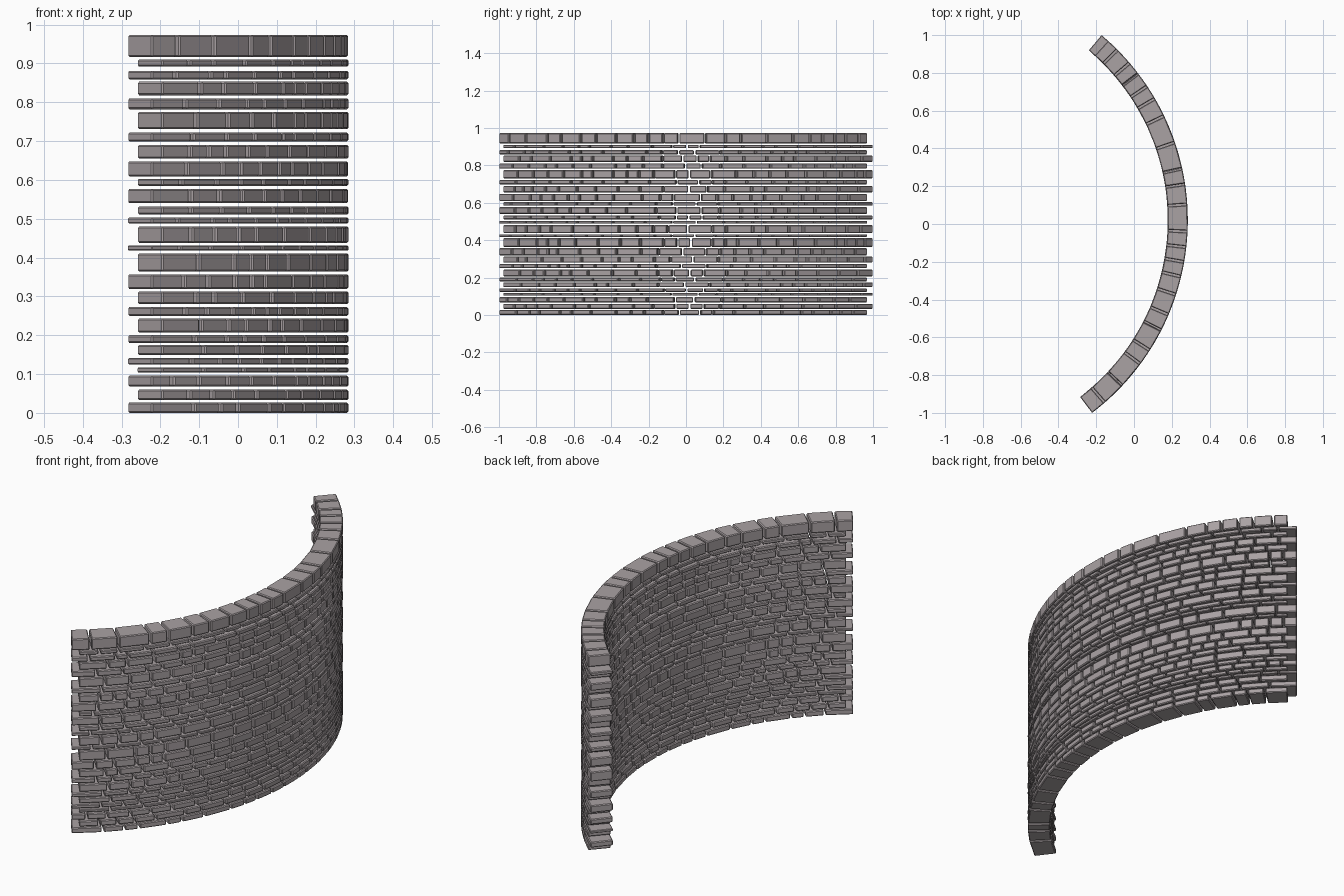
import bpy, bmesh, math, random

if "Cube" in bpy.data.objects:
    bpy.data.objects.remove(bpy.data.objects["Cube"])

random.seed(7)

# Wall curve: centre and radii seen from above
CX, CY = -0.995, 0.02
R_IN, R_OUT = 1.175, 1.28
GAP = 0.010                      # open joint between neighbouring bricks
SPANS = [(-52.83, 47.9), (-51.28, 49.96)]   # staggered ends of alternate courses

# Bottom and top height of each course
COURSES = [
    (0.000, 0.027), (0.033, 0.060), (0.068, 0.096), (0.104, 0.117),
    (0.124, 0.142), (0.149, 0.175), (0.180, 0.200), (0.207, 0.243),
    (0.250, 0.273), (0.280, 0.313), (0.319, 0.357), (0.364, 0.411),
    (0.418, 0.431), (0.438, 0.480), (0.488, 0.503), (0.511, 0.532),
    (0.540, 0.577), (0.585, 0.603), (0.609, 0.648), (0.655, 0.690),
    (0.699, 0.722), (0.731, 0.775), (0.782, 0.810), (0.818, 0.853),
    (0.859, 0.881), (0.892, 0.910), (0.917, 0.973),
]


def joints(a0, a1, count):
    """Random brick joints between two angles."""
    widths = [random.uniform(0.6, 1.4) for _ in range(count)]
    scale = (a1 - a0) / sum(widths)
    out = [a0]
    for w in widths:
        out.append(out[-1] + w * scale)
    return out


def add_brick(bm, a0, a1, z0, z1):
    """Eight-cornered block following the wall curve."""
    ring = []
    for z in (z0, z1):
        for r, a in ((R_IN, a0), (R_OUT, a0), (R_OUT, a1), (R_IN, a1)):
            ring.append(bm.verts.new((CX + r * math.cos(a), CY + r * math.sin(a), z)))
    b, t = ring[:4], ring[4:]
    bm.faces.new(b[::-1])
    bm.faces.new(t)
    for i in range(4):
        j = (i + 1) % 4
        bm.faces.new((b[i], b[j], t[j], t[i]))


def build_course(index, z0, z1):
    bm = bmesh.new()
    a0, a1 = (math.radians(v) for v in SPANS[index % 2])
    half = GAP / 2 / R_OUT
    cuts = joints(a0 - half, a1 + half, random.randint(20, 23))
    for s, e in zip(cuts, cuts[1:]):
        add_brick(bm, s + half, e - half, z0, z1)
    # Worn brick edges
    bmesh.ops.bevel(bm, geom=bm.edges[:], offset=min(0.004, (z1 - z0) * 0.2),
                    offset_type='OFFSET', segments=1, affect='EDGES')
    bmesh.ops.recalc_face_normals(bm, faces=bm.faces[:])
    name = "capstone_course" if index == len(COURSES) - 1 else f"brick_course_{index + 1:02d}"
    mesh = bpy.data.meshes.new(name)
    bm.to_mesh(mesh)
    bm.free()
    obj = bpy.data.objects.new(name, mesh)
    bpy.context.collection.objects.link(obj)
    mesh.materials.append(stone)


# Warm grey stone
stone = bpy.data.materials.new("stone")
stone.diffuse_color = (0.40, 0.36, 0.37, 1)
stone.use_nodes = True
stone.node_tree.nodes["Principled BSDF"].inputs["Base Color"].default_value = stone.diffuse_color

for i, (low, high) in enumerate(COURSES):
    build_course(i, low, high)
